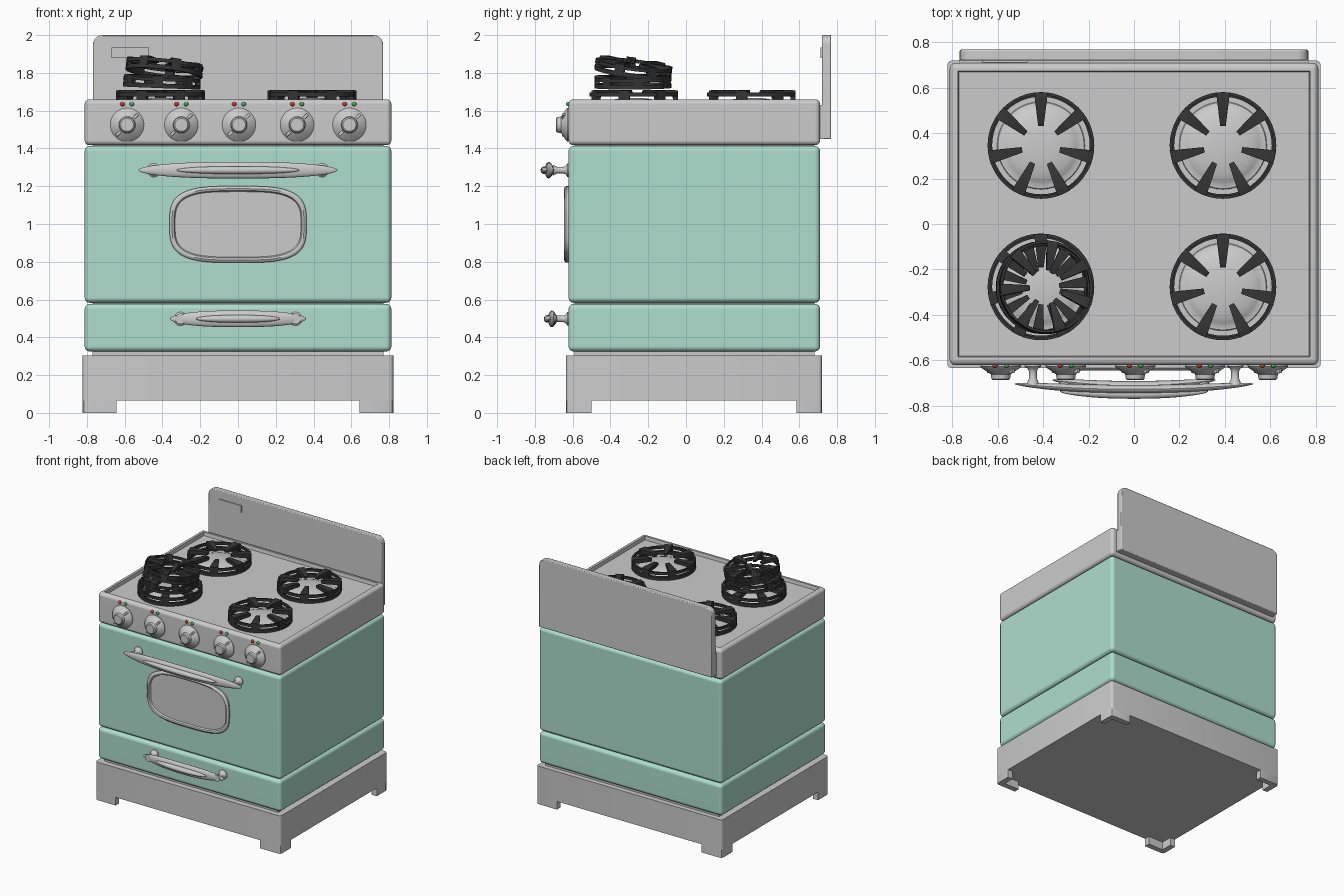
import bpy, bmesh
from math import sin, cos, pi, radians, copysign
from mathutils import Vector, Matrix

if "Cube" in bpy.data.objects:
    bpy.data.objects.remove(bpy.data.objects["Cube"])


def material(name, rgb):
    m = bpy.data.materials.new(name)
    m.diffuse_color = (*rgb, 1)
    m.use_nodes = True
    m.node_tree.nodes["Principled BSDF"].inputs["Base Color"].default_value = m.diffuse_color
    return m


MINT = material("mint_enamel", (0.42, 0.73, 0.61))
IRON = material("cast_iron", (0.035, 0.035, 0.035))
RED = material("red_lamp", (0.6, 0.05, 0.04))
GREEN = material("green_lamp", (0.05, 0.5, 0.1))


def finish(name, bm, mat=None, loc=(0, 0, 0), rot=(0, 0, 0)):
    bmesh.ops.recalc_face_normals(bm, faces=bm.faces)
    me = bpy.data.meshes.new(name)
    bm.to_mesh(me)
    bm.free()
    if mat:
        me.materials.append(mat)
    return place(name, me, loc, rot)


def place(name, me, loc, rot=(0, 0, 0), scale=1):
    ob = bpy.data.objects.new(name, me)
    ob.location, ob.rotation_euler, ob.scale = loc, rot, (scale,) * 3
    bpy.context.collection.objects.link(ob)
    return ob


def loft(bm, rings, cap=True, wrap=False):
    """Skin a list of equal-length closed rings."""
    vs = [[bm.verts.new(p) for p in r] for r in rings]
    n = len(vs[0])
    pairs = list(zip(vs, vs[1:])) + ([(vs[-1], vs[0])] if wrap else [])
    for a, b in pairs:
        for i in range(n):
            bm.faces.new((a[i], a[(i + 1) % n], b[(i + 1) % n], b[i]))
    if cap and not wrap:
        bm.faces.new(vs[0])
        bm.faces.new(vs[-1])


def lathe_rings(profile, n=40):
    return [[(r * cos(2 * pi * i / n), r * sin(2 * pi * i / n), z) for i in range(n)]
            for r, z in profile]


def lathe(name, profile, loc, rot=(0, 0, 0), n=40, mat=None):
    bm = bmesh.new()
    loft(bm, lathe_rings(profile, n))
    return finish(name, bm, mat, loc, rot)


def box(name, lo, hi, bevel=0.0, mat=None, recess=False):
    bm = bmesh.new()
    bmesh.ops.create_cube(bm, size=1)
    lo, hi = Vector(lo), Vector(hi)
    for v in bm.verts:
        v.co = (lo + hi) / 2 + Vector(a * b for a, b in zip(v.co, hi - lo))
    if bevel:
        bmesh.ops.bevel(bm, geom=bm.edges[:], offset=bevel, segments=4, profile=0.5, affect='EDGES')
    if recess:
        bm.normal_update()
        top = max((f for f in bm.faces if f.normal.z > 0.9), key=lambda f: f.calc_area())
        bmesh.ops.inset_region(bm, faces=[top], thickness=0.015)
        bmesh.ops.inset_region(bm, faces=[top], thickness=0.006)
        for v in top.verts:
            v.co.z = FLOOR
    ob = finish(name, bm, mat)
    if bevel:
        ob.modifiers.new("normals", 'WEIGHTED_NORMAL').keep_sharp = True
    return ob


FLOOR = 1.632
OUT = (pi / 2, 0, 0)  # lathe axis towards the front

# Plinth with L-shaped corner feet
bm = bmesh.new()
X, Y0, Y1 = 0.822, -0.635, 0.72
bmesh.ops.create_cube(bm, size=1, matrix=Matrix.Translation((0, (Y0 + Y1) / 2, 0.185))
                      @ Matrix.Diagonal((2 * X, Y1 - Y0, 0.24, 1)))
up = [e for e in bm.edges if abs(e.verts[0].co.z - e.verts[1].co.z) > 0.1]
bmesh.ops.bevel(bm, geom=up, offset=0.02, segments=4, profile=0.5, affect='EDGES')
finish("plinth", bm)
T = 0.045
for sx, side in ((-1, "left"), (1, "right")):
    for sy, yc, end in ((1, Y0, "front"), (-1, Y1, "back")):
        L = [(0.02, 0), (0.18, 0), (0.18, T), (T, T), (T, 0.135), (0, 0.135), (0, 0.02), (0.006, 0.006)]
        bm = bmesh.new()
        loft(bm, [[(sx * (X - a), yc + sy * b, z) for a, b in L] for z in (0, 0.07)])
        finish(f"{end}_{side}_foot", bm)

# Body: inner core, drawer, oven, cooktop
box("inner_core", (-0.77, -0.59, 0.29), (0.77, 0.68, 1.6))
box("drawer", (-0.812, -0.622, 0.325), (0.812, 0.71, 0.577), 0.028, MINT)
box("oven_body", (-0.812, -0.622, 0.583), (0.812, 0.71, 1.413), 0.028, MINT)
box("cooktop", (-0.812, -0.622, 1.417), (0.812, 0.71, 1.66), 0.026, recess=True)

# Backsplash with rounded top corners and a thicker lower lip
pts = [(-0.768, 1.45), (0.768, 1.45)]
for cx, a0 in ((0.718, 0), (-0.718, 90)):
    pts += [(cx + 0.05 * cos(radians(a0 + 15 * k)), 1.95 + 0.05 * sin(radians(a0 + 15 * k)))
            for k in range(7)]
bm = bmesh.new()
loft(bm, [[(x, y, z) for x, z in pts] for y in (0.72, 0.768)])
m = finish("backsplash", bm).modifiers.new("edge", 'BEVEL')
m.width, m.segments = 0.006, 2
box("backsplash_lip", (-0.768, 0.70, 1.45), (0.768, 0.73, 1.63))
box("backsplash_plate", (-0.67, 0.712, 1.88), (-0.47, 0.722, 1.935))


# Oven window: rounded frame and glass
def oval(a, b, y, n=64, p=2 / 3.4):
    ring = []
    for i in range(n):
        c, s = cos(2 * pi * i / n), sin(2 * pi * i / n)
        ring.append((a * copysign(abs(c) ** p, c), y, 0.998 + b * copysign(abs(s) ** p, s)))
    return ring


bm = bmesh.new()
loft(bm, [oval(0.363 - d, 0.203 - d, y) for d, y in
          ((0, -0.61), (0, -0.634), (0.006, -0.642), (0.014, -0.645), (0.024, -0.642), (0.031, -0.628))],
     cap=False)
finish("window_frame", bm)
bm = bmesh.new()
bm.faces.new([bm.verts.new(p) for p in reversed(oval(0.336, 0.176, -0.63))])
finish("window_glass", bm)


# Handles: bowed lens-shaped bar, front rib, two posts
def bar(name, half, height, depth, y_mid, bow, z):
    bm = bmesh.new()
    rings = []
    for i in range(33):
        t = -cos(pi * i / 32) * 0.9995
        k = (1 - abs(t) ** 2.6) ** 0.55
        yc = y_mid + bow * t * t
        rings.append([(half * t, yc + depth * k * cos(2 * pi * j / 20),
                       z + height * k * sin(2 * pi * j / 20)) for j in range(20)])
    loft(bm, rings)
    finish(name, bm)


for name, half, z, dy in (("oven", 0.527, 1.285, 0), ("drawer", 0.36, 0.498, 0.017)):
    bar(name + "_handle", half, 0.044, 0.019, -0.728 + dy, 0.024, z)
    bar(name + "_handle_rib", half * 0.62, 0.02, 0.02, -0.75 + dy, 0.012, z)
    for s, side in ((-1, "left"), (1, "right")):
        lathe(f"{name}_handle_{side}_post",
              [(0.036, 0), (0.036, 0.008), (0.022, 0.018), (0.017, 0.03), (0.017, 0.06), (0.028, 0.085)],
              (s * half * 0.845, -0.62, z), OUT, 24)

# Control knobs with grip bars and indicator lamps
for i, x in enumerate((-0.587, -0.30, 0.005, 0.313, 0.59), 1):
    lathe(f"knob_{i}", [(0.089, 0), (0.089, 0.008), (0.082, 0.016), (0.052, 0.036), (0.044, 0.042),
                        (0.041, 0.062), (0.034, 0.068)], (x, -0.62, 1.525), OUT)
    g = box(f"knob_grip_{i}", (-0.008, -0.012, -0.08), (0.008, 0.012, 0.08), 0.003)
    g.location, g.rotation_euler = (x, -0.645, 1.525), (0, radians(45), 0)
    for dx, mat, col in ((-0.025, RED, "red"), (0.025, GREEN, "green")):
        bm = bmesh.new()
        bmesh.ops.create_uvsphere(bm, u_segments=12, v_segments=8, radius=0.012)
        finish(f"{col}_lamp_{i}", bm, mat, (x + dx, -0.623, 1.635))

# Cast-iron grate: two rings joined by seven tapered fingers
bm = bmesh.new()
for r0, r1, z0, z1 in ((0.215, 0.235, 0, 0.026), (0.222, 0.235, 0.043, 0.064)):
    loft(bm, lathe_rings([(r0, z0), (r1, z0), (r1, z1), (r0, z1)], 48), wrap=True)
for k in range(7):
    turn = Matrix.Rotation(pi / 2 + 2 * pi * k / 7, 3, 'Z')
    rings = []
    for r, w, z0, z1 in ((0.085, 0.012, 0.054, 0.07), (0.1, 0.014, 0.05, 0.078),
                         (0.205, 0.027, 0.044, 0.078), (0.213, 0.028, 0.004, 0.078),
                         (0.234, 0.03, 0.004, 0.074)):
        rings.append([turn @ Vector(p) for p in ((r, -w, z0), (r, w, z0), (r, w, z1), (r, -w, z1))])
    loft(bm, rings)

# Burners and their grates
spots = [(-0.41, -0.277), (0.392, -0.277), (-0.41, 0.346), (0.392, 0.346)]
names = ("front_left", "front_right", "back_left", "back_right")
grate = None
for (x, y), n in zip(spots, names):
    lathe(n + "_burner", [(0.195, 0), (0.19, 0.006), (0.168, 0.008), (0.16, 0.014), (0.13, 0.024),
                          (0.09, 0.032), (0.05, 0.036), (0.01, 0.037)], (x, y, FLOOR - 0.002))
    if grate is None:
        grate = finish(n + "_grate", bm, IRON, (x, y, FLOOR)).data
    else:
        place(n + "_grate", grate, (x, y, FLOOR))

# Two spare grates stacked on the front left burner
place("stacked_grate_lower", grate, (-0.405, -0.28, 1.72), (radians(1), radians(2), 0.35), 0.87)
place("stacked_grate_upper", grate, (-0.392, -0.283, 1.795), (radians(-1), radians(9.5), 0.75), 0.87)

# Smooth shading with sharp edges kept
bpy.ops.object.select_all(action='DESELECT')
for ob in bpy.context.scene.objects:
    ob.select_set(True)
    bpy.context.view_layer.objects.active = ob
bpy.ops.object.shade_smooth_by_angle(angle=radians(35))
